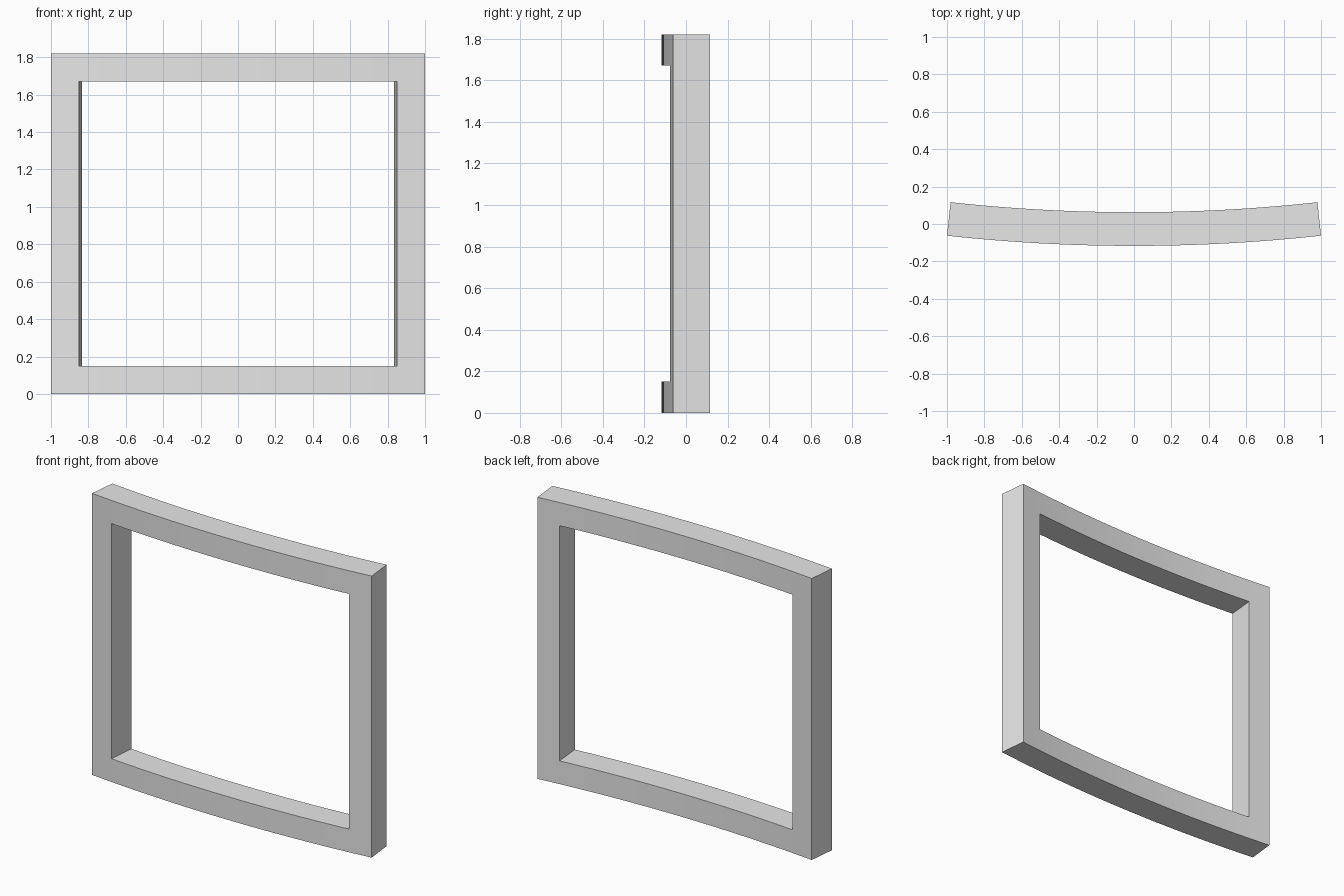
import bpy, bmesh, math

if "Cube" in bpy.data.objects:
    bpy.data.objects.remove(bpy.data.objects["Cube"])

# Frame dimensions: curved about a vertical axis behind the model
R = 9.2                                   # front radius
T = 0.18                                  # thickness
A_OUT = math.asin(1.0 / R)                # half angle to outer ends
A_IN = math.asin(0.85 / R)                # half angle to opening
FRONT = -0.117                            # y of the front at the middle
N, P = 20, 2                              # segments across opening / each post

# Column angles and row heights
angles = [-A_OUT + (A_OUT - A_IN) * i / P for i in range(P)]
angles += [-A_IN + 2 * A_IN * i / N for i in range(N)]
angles += [A_IN + (A_OUT - A_IN) * i / P for i in range(P + 1)]
heights = [0.0, 0.15, 1.67, 1.82]
cols, rows = len(angles) - 1, len(heights) - 1

bm = bmesh.new()
verts = {}


def v(i, j, k):
    """Grid vertex: column i, row j, k = 0 front or 1 back."""
    if (i, j, k) not in verts:
        r = R - T * k
        a = angles[i]
        verts[i, j, k] = bm.verts.new((r * math.sin(a), FRONT + R - r * math.cos(a), heights[j]))
    return verts[i, j, k]


def solid(i, j):
    inside = 0 <= i < cols and 0 <= j < rows
    return inside and not (P <= i < P + N and j == 1)


# Front and back skins, plus walls wherever the neighbour cell is empty
for i in range(cols):
    for j in range(rows):
        if not solid(i, j):
            continue
        ring = [(i, j), (i + 1, j), (i + 1, j + 1), (i, j + 1)]
        bm.faces.new([v(*c, 0) for c in ring])
        bm.faces.new([v(*c, 1) for c in reversed(ring)])
        for n, (di, dj) in enumerate([(0, -1), (1, 0), (0, 1), (-1, 0)]):
            if not solid(i + di, j + dj):
                a, b = ring[n], ring[(n + 1) % 4]
                bm.faces.new([v(*b, 0), v(*a, 0), v(*a, 1), v(*b, 1)])
bmesh.ops.recalc_face_normals(bm, faces=bm.faces[:])

mesh = bpy.data.meshes.new("curved_frame")
bm.to_mesh(mesh)
bm.free()
frame = bpy.data.objects.new("curved_frame", mesh)
bpy.context.collection.objects.link(frame)

# Single plain grey
mat = bpy.data.materials.new("light_grey")
mat.diffuse_color = (0.8, 0.8, 0.8, 1)
mat.use_nodes = True
mat.node_tree.nodes["Principled BSDF"].inputs["Base Color"].default_value = mat.diffuse_color
mesh.materials.append(mat)

# Smooth along the curve, sharp at corners
bpy.context.view_layer.objects.active = frame
frame.select_set(True)
bpy.ops.object.shade_smooth_by_angle(angle=math.radians(30))
